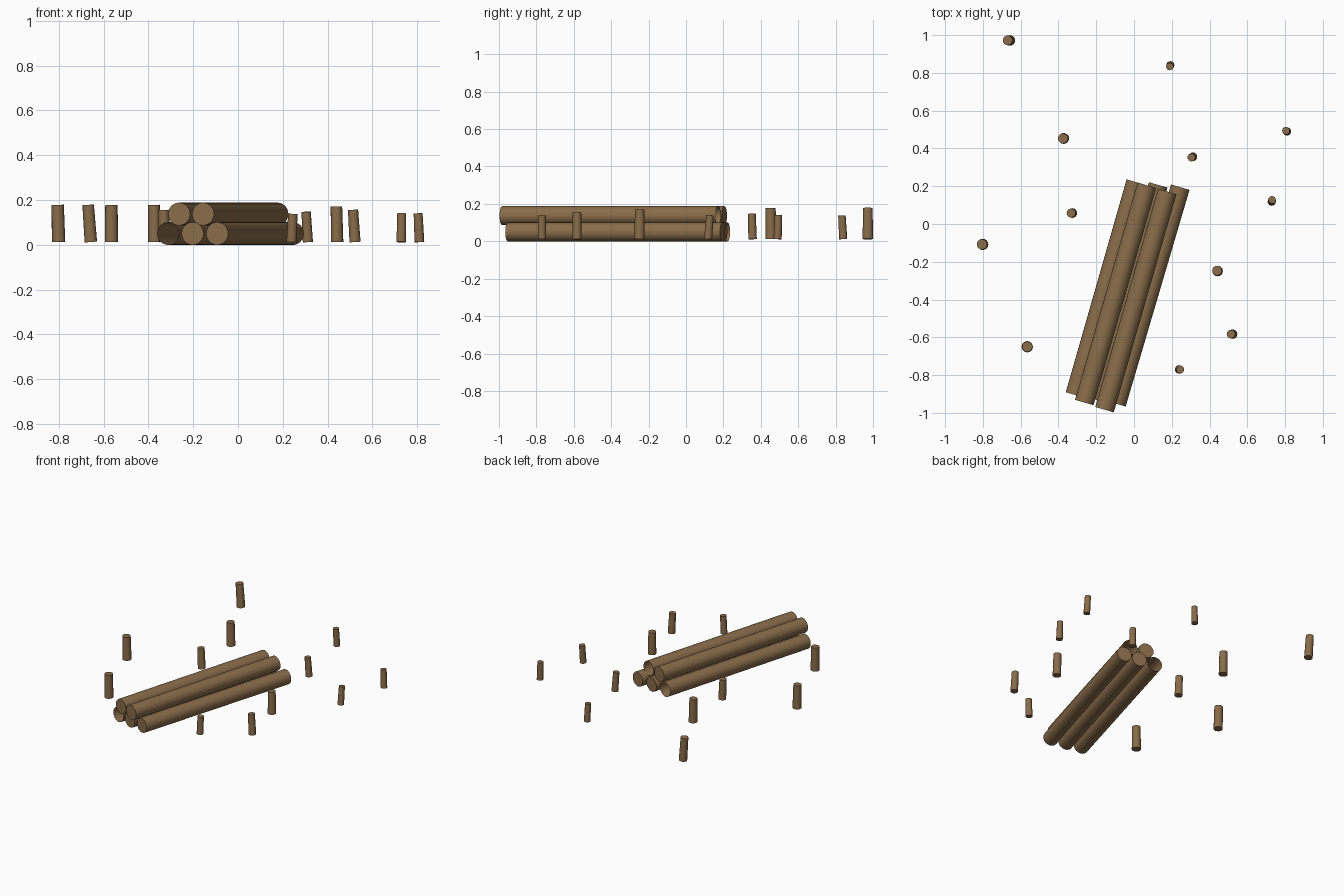
import bpy, bmesh
from mathutils import Vector

if "Cube" in bpy.data.objects:
    bpy.data.objects.remove(bpy.data.objects["Cube"])

wood = bpy.data.materials.new("brown_wood")
wood.use_nodes = True
colour = (0.25, 0.15, 0.068, 1)
wood.diffuse_color = colour
wood.node_tree.nodes["Principled BSDF"].inputs["Base Color"].default_value = colour


def make_pole(name, start, end, r_start, r_end, caps=(True, True), sides=24):
    """Round pole from start to end; caps says which ends are closed."""
    start, end = Vector(start), Vector(end)
    axis = end - start
    bm = bmesh.new()
    bmesh.ops.create_cone(bm, cap_ends=True, segments=sides, radius1=r_start,
                          radius2=r_end, depth=axis.length)
    open_ends = [f for f in bm.faces if len(f.verts) > 4
                 and not caps[int(f.calc_center_median().z > 0)]]
    bmesh.ops.delete(bm, geom=open_ends, context='FACES_ONLY')
    turn = Vector((0, 0, 1)).rotation_difference(axis)
    for v in bm.verts:
        v.co = turn @ v.co
    mesh = bpy.data.meshes.new(name)
    bm.to_mesh(mesh)
    bm.free()
    mesh.materials.append(wood)
    obj = bpy.data.objects.new(name, mesh)
    obj.location = (start + end) / 2
    bpy.context.collection.objects.link(obj)
    bpy.ops.object.select_all(action='DESELECT')
    obj.select_set(True)
    bpy.context.view_layer.objects.active = obj
    bpy.ops.object.shade_smooth_by_angle()


# Stacked logs: name, front end, back end, closed ends
logs = [
    ("lower_log_right", (-0.312, -0.905), (0.01, 0.222), 0.05, (False, False)),
    ("lower_log_middle", (-0.203, -0.93), (0.128, 0.207), 0.05, (True, True)),
    ("lower_log_left", (-0.093, -0.952), (0.245, 0.195), 0.05, (True, True)),
    ("upper_log_right", (-0.263, -0.945), (0.068, 0.205), 0.137, (True, True)),
    ("upper_log_left", (-0.156, -0.983), (0.176, 0.172), 0.137, (True, False)),
]
for name, front, back, z, caps in logs:
    make_pole(name, (*front, z), (*back, z), 0.051, 0.051, caps)

# Scattered upright posts: x, y, top height, radius, lean of the top in x and y
posts = [
    (-0.803, -0.108, 0.178, 0.029, -0.004, 0),
    (-0.663, 0.972, 0.178, 0.027, -0.012, 0),
    (-0.565, -0.65, 0.178, 0.029, 0, 0),
    (-0.374, 0.453, 0.178, 0.028, -0.003, 0),
    (-0.33, 0.058, 0.155, 0.025, -0.006, 0),
    (0.242, -0.77, 0.138, 0.022, 0.005, 0),
    (0.308, 0.354, 0.147, 0.022, -0.008, -0.004),
    (0.191, 0.837, 0.138, 0.021, -0.003, -0.007),
    (0.441, -0.248, 0.17, 0.027, -0.003, 0.002),
    (0.518, -0.583, 0.156, 0.024, -0.009, 0),
    (0.73, 0.123, 0.14, 0.021, 0.002, 0.01),
    (0.807, 0.492, 0.14, 0.021, -0.006, 0.004),
]
for i, (x, y, top, r, lx, ly) in enumerate(posts):
    make_pole(f"post_{i + 1}", (x - lx / 2, y - ly / 2, 0.012),
              (x + lx / 2, y + ly / 2, top), r * 1.03, r * 0.95, sides=16)
